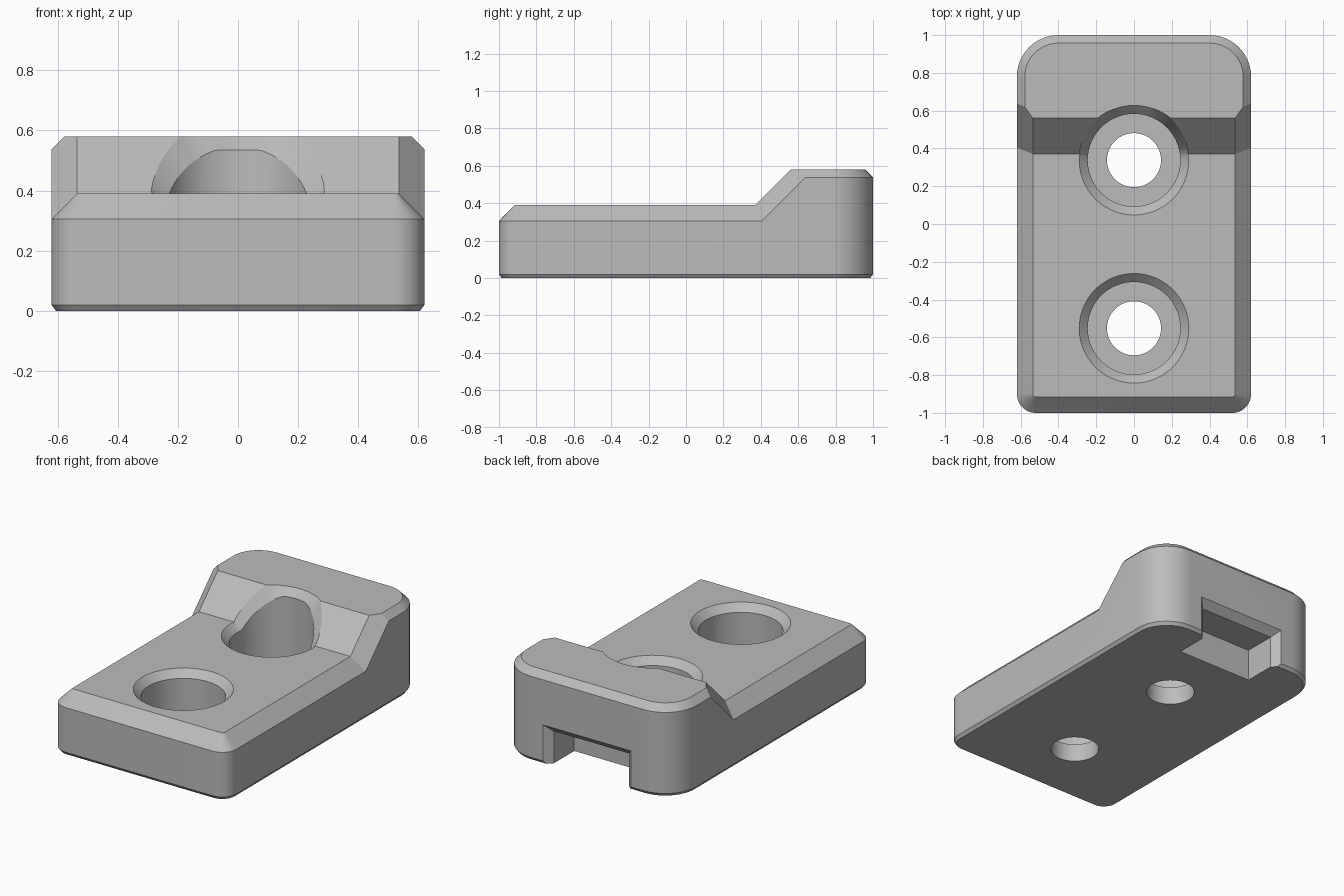
import bpy, bmesh, math
from mathutils import Vector

cube = bpy.data.objects.get("Cube")
if cube:
    bpy.data.objects.remove(cube, do_unlink=True)

HALF_W, HALF_L = 0.62, 1.0
LOW, HIGH = 0.39, 0.58          # heights of the two top faces
STEP_Y = 0.37                   # foot of the slope
EDGE, RIM = 0.085, 0.045        # wide and narrow chamfers

grey = bpy.data.materials.new("Plain grey")
grey.use_nodes = True
grey.diffuse_color = (0.5, 0.5, 0.5, 1)
grey.node_tree.nodes["Principled BSDF"].inputs["Base Color"].default_value = (0.5, 0.5, 0.5, 1)


def stack(bm, loops):
    """Skin a stack of closed loops and cap both ends."""
    rings = [[bm.verts.new(p) for p in loop] for loop in loops]
    n = len(rings[0])
    for a, b in zip(rings, rings[1:]):
        for i in range(n):
            j = (i + 1) % n
            bm.faces.new((a[i], a[j], b[j], b[i]))
    bm.faces.new(rings[0][::-1])
    bm.faces.new(rings[-1])


def outline(inset, z, steps=12):
    """Rounded plan outline, with larger corners at the back."""
    pts = []
    corners = [(1, 1, 0.22), (-1, 1, 0.22), (-1, -1, 0.1), (1, -1, 0.1)]
    for k, (sx, sy, r) in enumerate(corners):
        cx, cy = sx * (HALF_W - r), sy * (HALF_L - r)
        for i in range(steps + 1):
            a = math.pi / 2 * (k + i / steps)
            pts.append((cx + (r - inset) * math.cos(a), cy + (r - inset) * math.sin(a), z))
    return pts


def slab(top, chamfer):
    bm = bmesh.new()
    stack(bm, [outline(0.015, 0), outline(0, 0.02),
               outline(0, top - chamfer), outline(chamfer, top)])
    return bm


def slice_off(bm, point, normal, keep_above=False, fill=True):
    res = bmesh.ops.bisect_plane(
        bm, geom=bm.verts[:] + bm.edges[:] + bm.faces[:], dist=1e-6,
        plane_co=Vector(point), plane_no=Vector(normal).normalized(),
        clear_outer=not keep_above, clear_inner=keep_above)
    if fill:
        edges = [g for g in res["geom_cut"] if isinstance(g, bmesh.types.BMEdge)]
        bmesh.ops.contextual_create(bm, geom=edges)


def make_object(name, bm):
    bmesh.ops.recalc_face_normals(bm, faces=bm.faces[:])
    mesh = bpy.data.meshes.new(name)
    bm.to_mesh(mesh)
    bm.free()
    mesh.materials.append(grey)
    obj = bpy.data.objects.new(name, mesh)
    bpy.context.collection.objects.link(obj)
    return obj


# Body: low front slab and raised back, meeting on a mitre plane
foot = (0, STEP_Y, LOW)
mitre = (0, math.cos(math.pi / 8), math.sin(math.pi / 8))
front = slab(LOW, EDGE)
slice_off(front, foot, mitre, fill=False)

back = slab(HIGH, 0.042)
slice_off(back, foot, (0, -1, 1))
s = math.sqrt(0.5)
for side in (1, -1):
    slice_off(back, (side * (HALF_W - EDGE), STEP_Y, LOW), (side, -s, s))
slice_off(back, foot, mitre, keep_above=True, fill=False)

temp = bpy.data.meshes.new("back_half")
back.to_mesh(temp)
back.free()
front.from_mesh(temp)
bpy.data.meshes.remove(temp)
bmesh.ops.remove_doubles(front, verts=front.verts[:], dist=0.0005)
# Join the split bottom and side faces back together
bmesh.ops.dissolve_limit(front, angle_limit=0.002, verts=front.verts[:], edges=front.edges[:])
body = make_object("mounting_block", front)


def surface(y):
    return min(max(y + LOW - STEP_Y, LOW), HIGH)


def ring(cy, r, height, n=96):
    pts = []
    for i in range(n):
        a = math.tau * i / n
        y = cy + r * math.sin(a)
        pts.append((r * math.cos(a), y, height(y)))
    return pts


def hole_cutter(name, cy):
    """Through hole with counterbore and a rim chamfer that follows the step."""
    lift, bore, wide = 0.01, 0.143, 0.245
    bm = bmesh.new()
    stack(bm, [
        ring(cy, bore, lambda y: -0.1),
        ring(cy, bore, lambda y: 0.115),
        ring(cy, wide, lambda y: 0.115),
        ring(cy, wide, lambda y: surface(y - 0.012) - RIM),
        ring(cy, wide + RIM + lift, lambda y: surface(y) + lift),
        ring(cy, wide + RIM + lift, lambda y: 0.8)])
    return make_object(name, bm)


def slot_cutter():
    """Notch under the back edge, with a flared mouth."""
    def section(y, grow):
        w, h = 0.265 + grow, 0.205 + grow
        return [(-w, y, -0.1), (w, y, -0.1), (w, y, h), (-w, y, h)]
    bm = bmesh.new()
    stack(bm, [section(0.75, 0), section(HALF_L - RIM, 0), section(HALF_L + 0.02, RIM + 0.02)])
    return make_object("slot_cutter", bm)


# Cut the two screw holes and the back slot
for cutter in (hole_cutter("front_hole_cutter", -0.552),
               hole_cutter("back_hole_cutter", 0.338), slot_cutter()):
    mod = body.modifiers.new(cutter.name, "BOOLEAN")
    mod.operation, mod.solver, mod.object = "DIFFERENCE", "EXACT", cutter
    bpy.context.view_layer.objects.active = body
    bpy.ops.object.modifier_apply(modifier=mod.name)
    bpy.data.objects.remove(cutter, do_unlink=True)

# Smooth the round corners and bores, keep the chamfers crisp
bpy.ops.object.select_all(action="DESELECT")
body.select_set(True)
bpy.context.view_layer.objects.active = body
bpy.ops.object.shade_smooth_by_angle(angle=math.radians(25))
